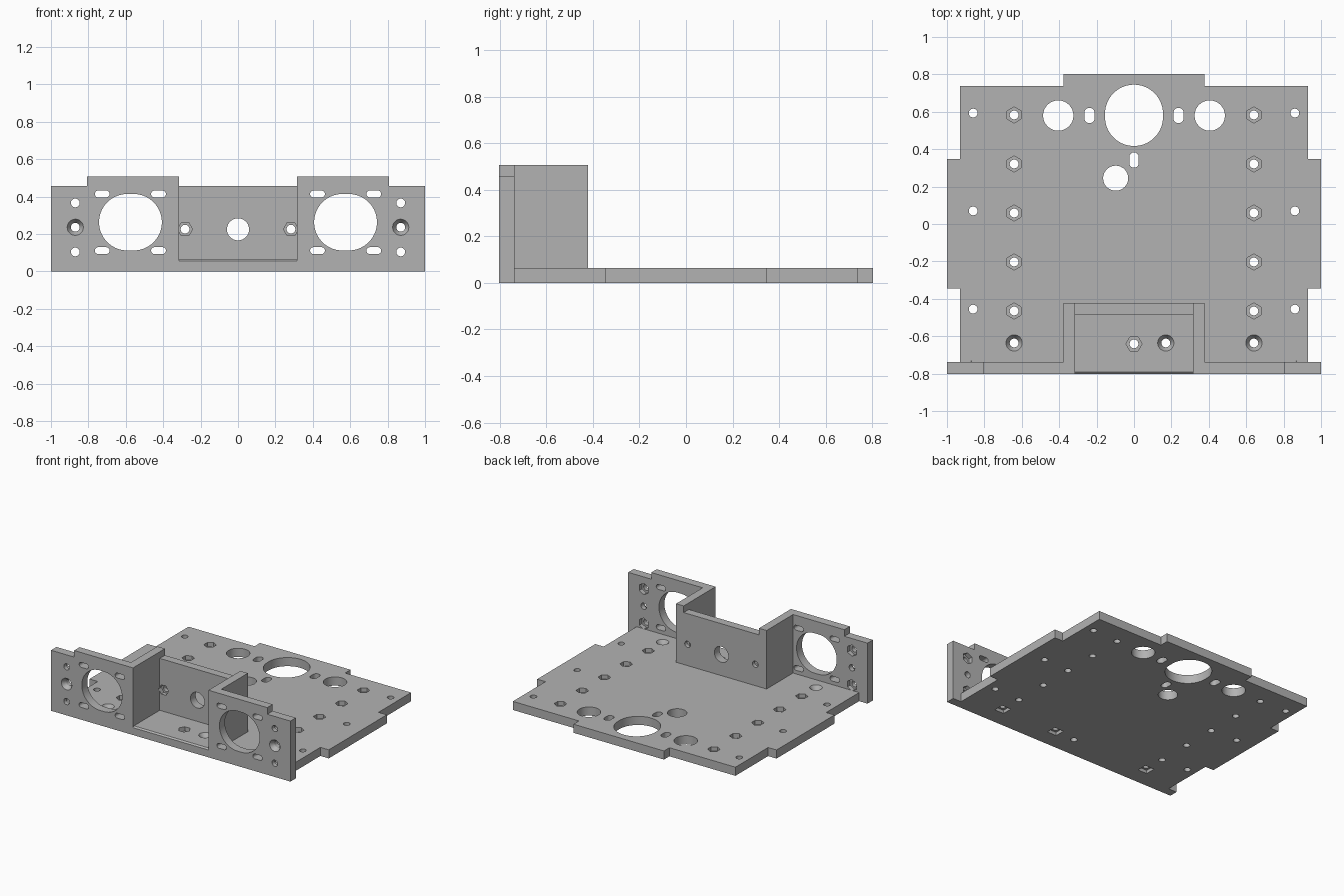
import bpy, bmesh, math

cube = bpy.data.objects.get("Cube")
if cube:
    bpy.data.objects.remove(cube, do_unlink=True)

grey = bpy.data.materials.new("plain grey")
grey.use_nodes = True
grey.diffuse_color = (0.45, 0.45, 0.45, 1)
grey.node_tree.nodes["Principled BSDF"].inputs["Base Color"].default_value = grey.diffuse_color

THICK, FRONT, INNER = 0.065, -0.803, -0.738     # plate thickness, front panel faces
POCKET_FRONT, POCKET_BACK = -0.484, -0.422      # rear wall of the front pocket
LOW, HIGH = 0.457, 0.507                        # wall heights

AXES = {"x": lambda u, v, d: (d, u, v),
        "y": lambda u, v, d: (u, d, v),
        "z": lambda u, v, d: (u, v, d)}


def prism(bm, axis, near, far, d0, d1):
    """Bridge two matching outlines at depths d0 and d1 into a closed solid."""
    place = AXES[axis]
    a = [bm.verts.new(place(u, v, d0)) for u, v in near]
    b = [bm.verts.new(place(u, v, d1)) for u, v in far]
    faces = [bm.faces.new(a), bm.faces.new(b)]
    for i in range(len(a)):
        j = (i + 1) % len(a)
        faces.append(bm.faces.new((a[i], a[j], b[j], b[i])))
    bmesh.ops.recalc_face_normals(bm, faces=faces)


def ring(u, v, r, sides=40, turn=0.0, du=0.0, dv=0.0):
    """Circle, polygon or (with du or dv) a slot outline."""
    pts = []
    for i in range(sides):
        t = math.tau * (i + 0.5) / sides + turn
        c, s = math.cos(t), math.sin(t)
        pts.append((u + r * c + math.copysign(du, c), v + r * s + math.copysign(dv, s)))
    return pts


def make_object(name, bm):
    mesh = bpy.data.meshes.new(name)
    bm.to_mesh(mesh)
    bm.free()
    mesh.materials.append(grey)
    ob = bpy.data.objects.new(name, mesh)
    bpy.context.collection.objects.link(ob)
    return ob


def solid(name, axis, outline, d0, d1):
    bm = bmesh.new()
    prism(bm, axis, outline, outline, d0, d1)
    return make_object(name, bm)


def combine(target, other, operation):
    """Apply a boolean and drop the other object."""
    mod = target.modifiers.new("bool", "BOOLEAN")
    mod.operation, mod.solver, mod.object = operation, "EXACT", other
    mod.use_self = operation == "DIFFERENCE"
    bpy.context.view_layer.objects.active = target
    bpy.ops.object.modifier_apply(modifier=mod.name)
    bpy.data.objects.remove(other, do_unlink=True)


def mirrored(half):
    return half + [(-x, y) for x, y in reversed(half)]


# Base plate with side wings and rear tab
body = solid("mounting_chassis", "z", mirrored([
    (1, FRONT), (1, INNER), (0.93, INNER), (0.93, -0.345), (1, -0.345), (1, 0.348),
    (0.93, 0.348), (0.93, 0.738), (0.378, 0.738), (0.378, 0.803)]), 0, THICK)

# Front panels and pocket walls
frame = solid("front_frame", "z", mirrored([
    (0.315, POCKET_FRONT), (0.315, FRONT), (1, FRONT), (1, INNER), (0.378, INNER),
    (0.378, POCKET_BACK)]), 0, LOW)
combine(body, frame, "UNION")
for s in (1, -1):
    raised = solid("raised_panel", "z", [(s * x, y) for x, y in (
        (0.315, FRONT), (0.807, FRONT), (0.807, INNER), (0.378, INNER),
        (0.378, POCKET_BACK), (0.315, POCKET_BACK))], 0.2, HIGH)
    combine(body, raised, "UNION")

cut = bmesh.new()
HOLE, NUT, SINK = 0.0235, 0.043, 0.043


def floor_hole(outline):
    prism(cut, "z", outline, outline, -0.02, 0.1)


def wall_hole(outline, d0=-0.85, d1=-0.7):
    prism(cut, "y", outline, outline, d0, d1)


def floor_nut(x, y, turn):
    floor_hole(ring(x, y, HOLE))
    nut = ring(x, y, NUT, 6, turn)
    prism(cut, "z", nut, nut, 0.033, 0.1)


def floor_sink(x, y):
    floor_hole(ring(x, y, HOLE))
    prism(cut, "z", ring(x, y, HOLE), ring(x, y, SINK + 0.001), 0.035, THICK + 0.001)
    square = ring(x, y, 0.055, 4)
    prism(cut, "z", square, square, -0.02, 0.025)


for s in (1, -1):
    # Floor: nut rows, countersinks, plain holes and slots
    for i in range(5):
        floor_nut(s * 0.641, 0.583 - 0.262 * i, 0)
    floor_sink(s * 0.641, -0.636)
    for y in (0.593, 0.07, -0.455):
        floor_hole(ring(s * 0.86, y, HOLE))
    floor_hole(ring(s * 0.405, 0.58, 0.081))
    floor_hole(ring(s * 0.238, 0.58, 0.027, dv=0.014))

    # Motor openings and their slots
    wall_hole(ring(s * 0.575, 0.263, 0.151, 64, du=0.017))
    for x in (0.425, 0.726):
        for z in (0.111, 0.414):
            wall_hole(ring(s * x, z, 0.0185, du=0.021))

    # Outer panel bolts: nuts behind, countersink in front
    for z in (0.104, 0.366):
        wall_hole(ring(s * 0.87, z, HOLE))
        wall_hole(ring(s * 0.87, z, NUT, 6), -0.77, -0.731)
    wall_hole(ring(s * 0.87, 0.236, HOLE))
    prism(cut, "y", ring(s * 0.87, 0.236, SINK + 0.001), ring(s * 0.87, 0.236, HOLE),
          FRONT - 0.001, -0.773)

    # Pocket rear wall nuts
    wall_hole(ring(s * 0.283, 0.226, HOLE), -0.55, -0.35)
    wall_hole(ring(s * 0.283, 0.226, 0.04, 6, math.pi / 6), -0.49, -0.452)

# Central floor openings
floor_hole(ring(0, 0.581, 0.155, 64, dv=0.009))
floor_hole(ring(0, 0.342, 0.025, dv=0.016))
floor_hole(ring(-0.098, 0.245, 0.067))
floor_nut(0, -0.641, math.pi / 6)
floor_sink(0.17, -0.636)

# Pocket rear wall opening and chamfered floor lip
wall_hole(ring(0, 0.225, 0.059), -0.55, -0.35)
lip = [(-0.81, 0.05), (-0.785, 0.07), (-0.81, 0.07)]
prism(cut, "x", lip, lip, -0.315, 0.315)

combine(body, make_object("hole_cutters", cut), "DIFFERENCE")

bpy.ops.object.select_all(action="DESELECT")
body.select_set(True)
bpy.context.view_layer.objects.active = body
bpy.ops.object.shade_smooth_by_angle(angle=math.radians(25))
